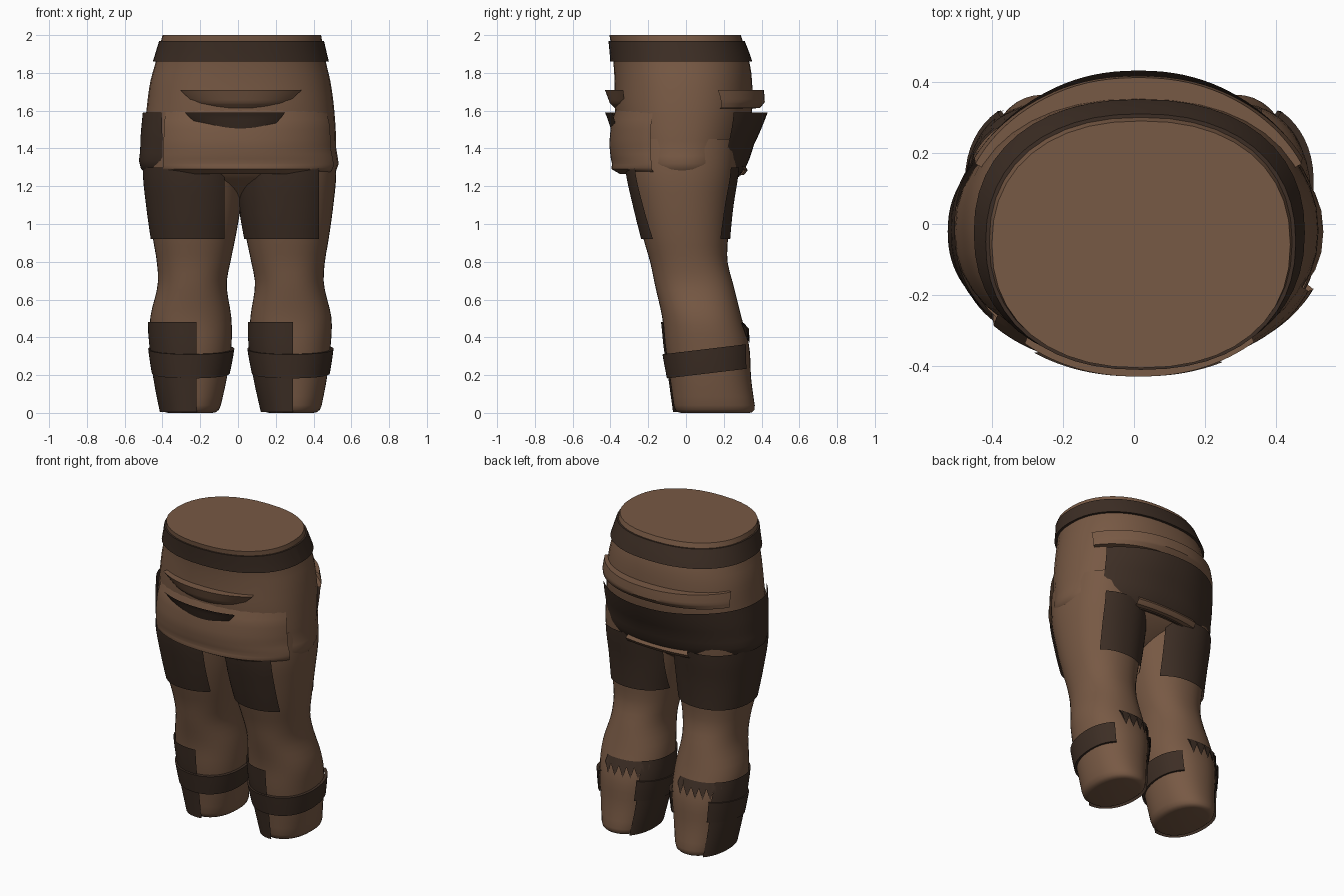
import bpy, bmesh, math

if "Cube" in bpy.data.objects:
    bpy.data.objects.remove(bpy.data.objects["Cube"])


def material(name, rgb):
    m = bpy.data.materials.new(name)
    m.diffuse_color = (*rgb, 1)
    m.use_nodes = True
    m.node_tree.nodes["Principled BSDF"].inputs["Base Color"].default_value = m.diffuse_color
    return m


BROWN = material("brown cloth", (0.186, 0.100, 0.058))
DARK = material("dark leather", (0.046, 0.027, 0.018))
CX = 0.015

# Section tables: z, x min, x max, y front, y back
PELVIS = [(1.12, -.08, .11, -.08, .08), (1.18, -.26, .29, -.17, .16),
          (1.27, -.48, .51, -.295, .255), (1.4, -.505, .52, -.35, .31),
          (1.6, -.485, .51, -.375, .35), (1.75, -.465, .49, -.378, .35),
          (1.86, -.435, .465, -.385, .335), (2.0, -.40, .44, -.405, .29)]
LEG = [(0, .115, .42, -.06, .37), (.18, .075, .455, -.085, .345),
       (.35, .05, .475, -.11, .335), (.5, .05, .48, -.125, .295),
       (.68, .075, .44, -.165, .25), (.8, .055, .445, -.19, .22),
       (.92, .03, .465, -.225, .222), (1.1, .0, .49, -.27, .24),
       (1.27, -.01, .505, -.305, .265), (1.45, -.01, .495, -.32, .28)]


def section(table, z):
    """Smoothly interpolated section at height z."""
    i = 0
    while i < len(table) - 2 and z > table[i + 1][0]:
        i += 1
    p0, p1, p2, p3 = (table[min(max(k, 0), len(table) - 1)] for k in range(i - 1, i + 3))
    t = min(max((z - p1[0]) / (p2[0] - p1[0]), 0), 1)
    h = p2[0] - p1[0]
    out = []
    for c in range(1, 5):
        m1 = (p2[c] - p0[c]) / (p2[0] - p0[0]) * h
        m2 = (p3[c] - p1[c]) / (p3[0] - p1[0]) * h
        out.append((2*t**3 - 3*t*t + 1) * p1[c] + (t**3 - 2*t*t + t) * m1
                   + (3*t*t - 2*t**3) * p2[c] + (t**3 - t*t) * m2)
    return out


def pelvis(z):
    return section(PELVIS, z) + [2.25]


def right_leg(z):
    a, b, c, d = section(LEG, z)
    return [a + CX, b + CX, c, d, 2.2]


def left_leg(z):
    a, b, c, d = section(LEG, z)
    return [CX - b, CX - a, c, d, 2.2]


def angle(sec, x):
    """Angle (0..pi) at which the section reaches x."""
    u = (x - (sec[0] + sec[1]) / 2) / ((sec[1] - sec[0]) / 2)
    u = min(max(u, -1), 1)
    return math.acos(math.copysign(abs(u) ** (sec[4] / 2), u))


def front(x):
    return lambda s: -angle(s, x)


def back(x):
    return lambda s: angle(s, x)


def back_wrapped(x):
    return lambda s: angle(s, x) - 2 * math.pi


def deg(d):
    return lambda s: math.radians(d)


def point(sec, a, off):
    x0, x1, y0, y1, n = sec
    c, s = math.cos(a), math.sin(a)
    return ((x0 + x1) / 2 + ((x1 - x0) / 2 + off) * math.copysign(abs(c) ** (2 / n), c),
            (y0 + y1) / 2 + ((y1 - y0) / 2 + off) * math.copysign(abs(s) ** (2 / n), s))


def build(name, rows, mat, closed=False, caps=False, smooth=40):
    bm = bmesh.new()
    vs = [[bm.verts.new(p) for p in r] for r in rows]
    n = len(vs[0])
    for lo, hi in zip(vs, vs[1:]):
        for j in range(n if closed else n - 1):
            k = (j + 1) % n
            bm.faces.new((lo[j], lo[k], hi[k], hi[j]))
    if caps:
        bm.faces.new(vs[0][::-1])
        bm.faces.new(vs[-1])
    bmesh.ops.recalc_face_normals(bm, faces=bm.faces)
    me = bpy.data.meshes.new(name)
    bm.to_mesh(me)
    bm.free()
    me.materials.append(mat)
    ob = bpy.data.objects.new(name, me)
    bpy.context.collection.objects.link(ob)
    bpy.ops.object.select_all(action='DESELECT')
    ob.select_set(True)
    bpy.context.view_layer.objects.active = ob
    bpy.ops.object.shade_smooth_by_angle(angle=math.radians(smooth))
    return ob


def loft(name, shape, z0, z1, steps, mat, sole=()):
    """Closed tube; sole lists (z, inset) rings below the first one."""
    levels = [(z, -inset) for z, inset in sole]
    levels += [(z0 + (z1 - z0) * i / steps, 0) for i in range(steps + 1)]
    rows = [[(*point(shape(z), 2 * math.pi * j / 40, off), z) for j in range(40)]
            for z, off in levels]
    return build(name, rows, mat, closed=True, caps=True, smooth=60)


def patch(name, shape, profile, mat, start, end, tilt=0, flare=0, sub=4, cols=36, power=3.5):
    """Sheet wrapped on a shape; profile rows are (z, offset, flare weight)."""
    rows = []
    for i, (p, q) in enumerate(zip(profile, profile[1:])):
        last = i == len(profile) - 2
        for k in range(sub + (1 if last else 0)):
            z, off, w = (a + (b - a) * k / sub for a, b in zip(p, q))
            sec = shape(z)
            a0, a1 = start(sec), end(sec)
            row = []
            for j in range(cols + 1):
                a = a0 + (a1 - a0) * j / cols
                x, y = point(sec, a, off)
                y += flare * w * max(0, math.copysign(1, flare) * math.sin(a)) ** power
                row.append((x, y, z + tilt * y))
            rows.append(row)
    return build(name, rows, mat)


def taper(ob, z0, z1, narrow):
    """Narrow a sheet towards its lower edge."""
    for v in ob.data.vertices:
        t = min(1, max(0, (v.co.z - z0) / (z1 - z0)))
        v.co.x = CX + (v.co.x - CX) * (narrow + (1 - narrow) * t)


# Trousers
loft("hips", pelvis, 1.12, 2.0, 22, BROWN)
for side, shape in (("right", right_leg), ("left", left_leg)):
    loft(side + "_leg", shape, .04, 1.45, 30, BROWN, sole=((0, .035), (.004, .018), (.016, .005)))

# Belt
patch("belt", pelvis, [(1.86, 0, 0), (1.86, .016, 0), (1.97, .01, 0), (1.97, -.01, 0)],
      DARK, deg(0), deg(360), cols=48)

# Hanging leather skirt: upper wrap, open over the right hip
patch("upper_skirt", pelvis, [(1.25, .016, .4), (1.42, .012, .5), (1.59, .018, 1)],
      DARK, front(-.39), back_wrapped(.41), flare=.065, cols=60)
cuff = [(.92, .012, 0), (1.1, .012, 0), (1.3, .014, 0)]
patch("left_leg_skirt", left_leg, cuff, DARK, front(-.08), back_wrapped(-.07), cols=56)
patch("right_front_skirt", right_leg, cuff, DARK, front(.02), front(.42))
patch("right_back_skirt", right_leg, cuff, DARK, back(.41), back(.06))

# Front pouch with rolled lower hem, flared lining and top flap
patch("front_pouch", pelvis,
      [(1.27, -.01, 0), (1.265, .012, .9), (1.29, .016, 1.3), (1.32, .014, 1),
       (1.42, .012, .75), (1.53, .008, .35), (1.62, -.008, 0)],
      BROWN, front(-.385), deg(-24), flare=-.052, power=1.2)
lining = patch("pouch_lining", pelvis,
               [(1.47, .018, 0), (1.50, .03, 0), (1.57, .026, .6), (1.59, .02, 1)],
               DARK, front(-.27), front(.24), flare=-.035)
taper(lining, 1.49, 1.59, .62)
flap = patch("front_flap", pelvis, [(1.61, -.004, 0), (1.64, .014, .3), (1.71, .012, 1),
                                    (1.71, -.01, 0)],
             BROWN, front(-.30), front(.33), flare=-.04)
taper(flap, 1.61, 1.71, .66)

# Back flap and lower hem
patch("back_flap", pelvis,
      [(1.61, -.01, 0), (1.615, .02, .5), (1.645, .022, 1), (1.71, .018, 1), (1.71, -.02, 0)],
      BROWN, back(.455), back(-.43), flare=.042)
patch("back_hem", pelvis, [(1.255, .02, 0), (1.26, .06, 0), (1.285, .062, 0), (1.32, .02, 0)],
      BROWN, back(.20), back(-.20))

# Shin guards on the same side of both legs, held by tilted straps
for side, shape, edge in (("left", left_leg, -.22), ("right", right_leg, .29)):
    patch(side + "_shin_guard", shape, [(0.005, .008, 0), (.25, .008, 0), (.48, .01, 0)],
          DARK, front(edge), deg(-232))
    wrap = patch(side + "_calf_wrap", shape, [(.37, .004, 0), (.475, .004, 0)],
                 DARK, deg(-190), deg(-290), sub=1, cols=16)
    # ragged lower edge
    for i in range(0, 17, 2):
        wrap.data.vertices[i].co.z += .075
    patch(side + "_strap", shape, [(.195, 0, 0), (.195, .014, 0), (.325, .018, 0), (.325, 0, 0)],
          DARK, deg(-235), deg(55), tilt=.12, cols=44)
